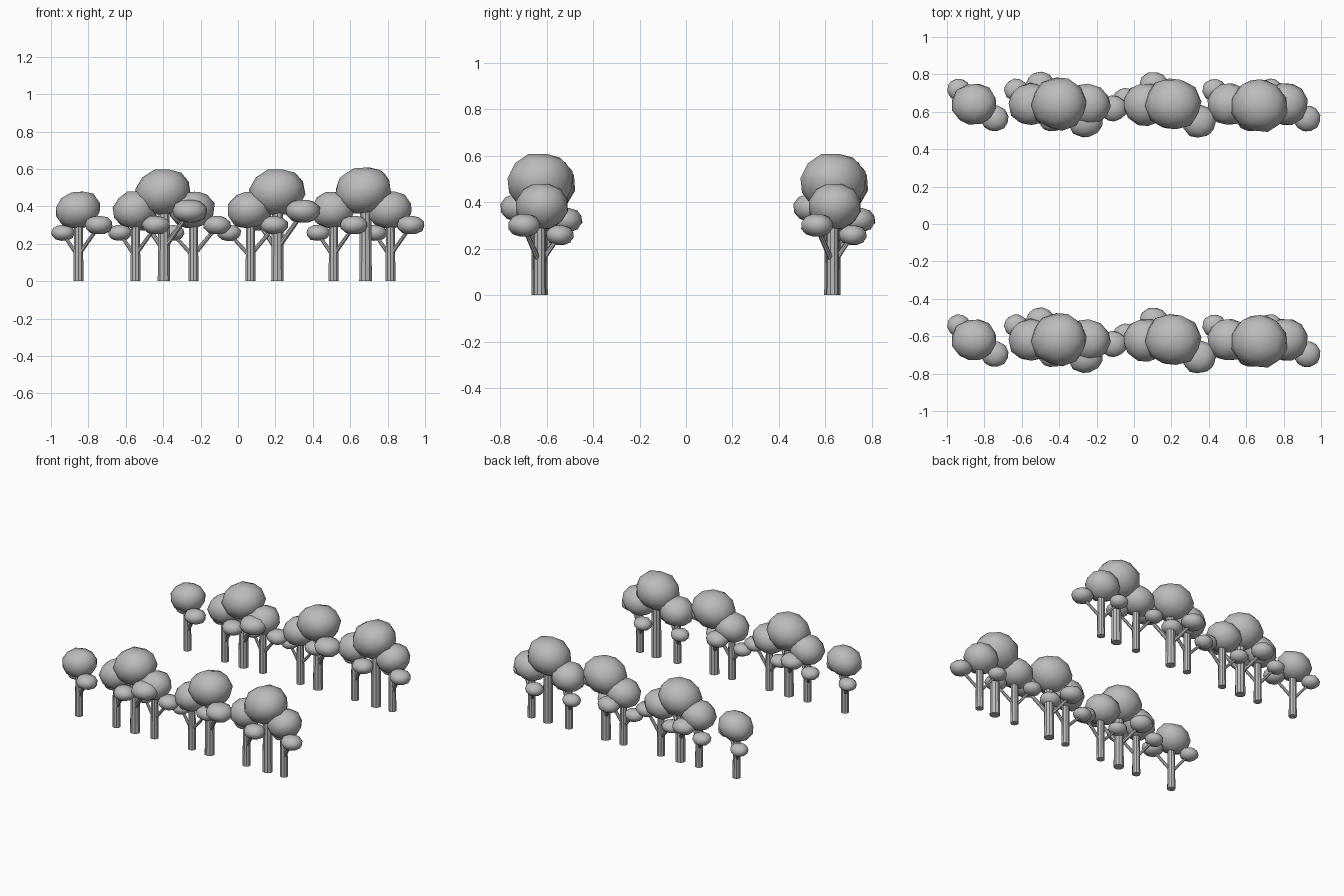
import bpy
import math
import random
from mathutils import Vector, Matrix

cube = bpy.data.objects.get("Cube")
if cube:
    bpy.data.objects.remove(cube, do_unlink=True)

grey = bpy.data.materials.new("plain_grey")
grey.use_nodes = True
COLOUR = (0.5, 0.5, 0.5, 1)
grey.diffuse_color = COLOUR
grey.node_tree.nodes["Principled BSDF"].inputs["Base Color"].default_value = COLOUR


def finish(name):
    obj = bpy.context.object
    obj.name = name
    obj.data.materials.append(grey)
    bpy.ops.object.shade_smooth_by_angle(angle=math.radians(35))
    return obj


def foliage(name, centre, radii, seed, slant=0.0):
    """Faceted leaf clump with a flattened top and underside."""
    rng = random.Random(seed)
    bpy.ops.mesh.primitive_ico_sphere_add(subdivisions=2, radius=1, location=centre)
    obj = finish(name)
    turn = Matrix.Rotation(rng.uniform(0, 1), 3, 'Z') @ Matrix.Rotation(0.35, 3, 'X')
    for v in obj.data.vertices:
        p = turn @ v.co * rng.uniform(0.98, 1.05)
        p.z = max(-0.98, min(0.96, p.z * 1.03))
        p.x += slant * p.z
        v.co = [p[i] * radii[i] for i in range(3)]
    return obj


def limb(name, start, end, r1, r2, sides):
    """Tapered round limb between two points."""
    start, end = Vector(start), Vector(end)
    axis = end - start
    bpy.ops.mesh.primitive_cone_add(vertices=sides, radius1=r1, radius2=r2,
                                    depth=axis.length, location=(start + end) / 2,
                                    rotation=axis.to_track_quat('Z', 'Y').to_euler())
    return finish(name)


def tree(name, x, y, size, turn, seed, clumps=True):
    """Trunk, crown and two side branches with small clumps."""
    base = Vector((x, y, 0))
    spin = Matrix.Rotation(math.radians(turn), 3, 'Z')

    def at(*p):
        return base + spin @ (Vector(p) * size)

    def sized(*r):
        return [c * size for c in r]

    limb(name + "_trunk", at(0, 0, 0), at(0, 0, 0.33), 0.028 * size, 0.025 * size, 10)
    foliage(name + "_crown", at(-0.003, 0.01, 0.382), sized(0.119, 0.113, 0.1), seed, 0.08)
    if clumps:
        limb(name + "_left_branch", at(0, 0, 0.14), at(0.1, -0.062, 0.28),
             0.012 * size, 0.01 * size, 8)
        foliage(name + "_left_clump", at(0.109, -0.065, 0.3), sized(0.075, 0.07, 0.05), seed + 1)
        limb(name + "_right_branch", at(0, 0, 0.13), at(-0.078, 0.078, 0.245),
             0.011 * size, 0.009 * size, 8)
        foliage(name + "_right_clump", at(-0.083, 0.087, 0.258), sized(0.064, 0.06, 0.043), seed + 2)


# x position, size, turn in degrees, side clumps
PLANTING = [
    (-0.853, 1, 0, True), (-0.548, 1, 0, True), (-0.396, 1.25, 0, True),
    (-0.238, 1, 25, True), (0.067, 1, 28, True), (0.211, 1.25, 0, True),
    (0.511, 1, 0, True), (0.682, 1.27, 60, False), (0.815, 1, 0, True),
]

# Two matching rows of trees
for row, y in (("front", -0.63), ("back", 0.63)):
    for i, (x, size, turn, clumps) in enumerate(PLANTING):
        tree(f"{row}_tree_{i + 1}", x, y, size, turn, 10 + 3 * i, clumps)
